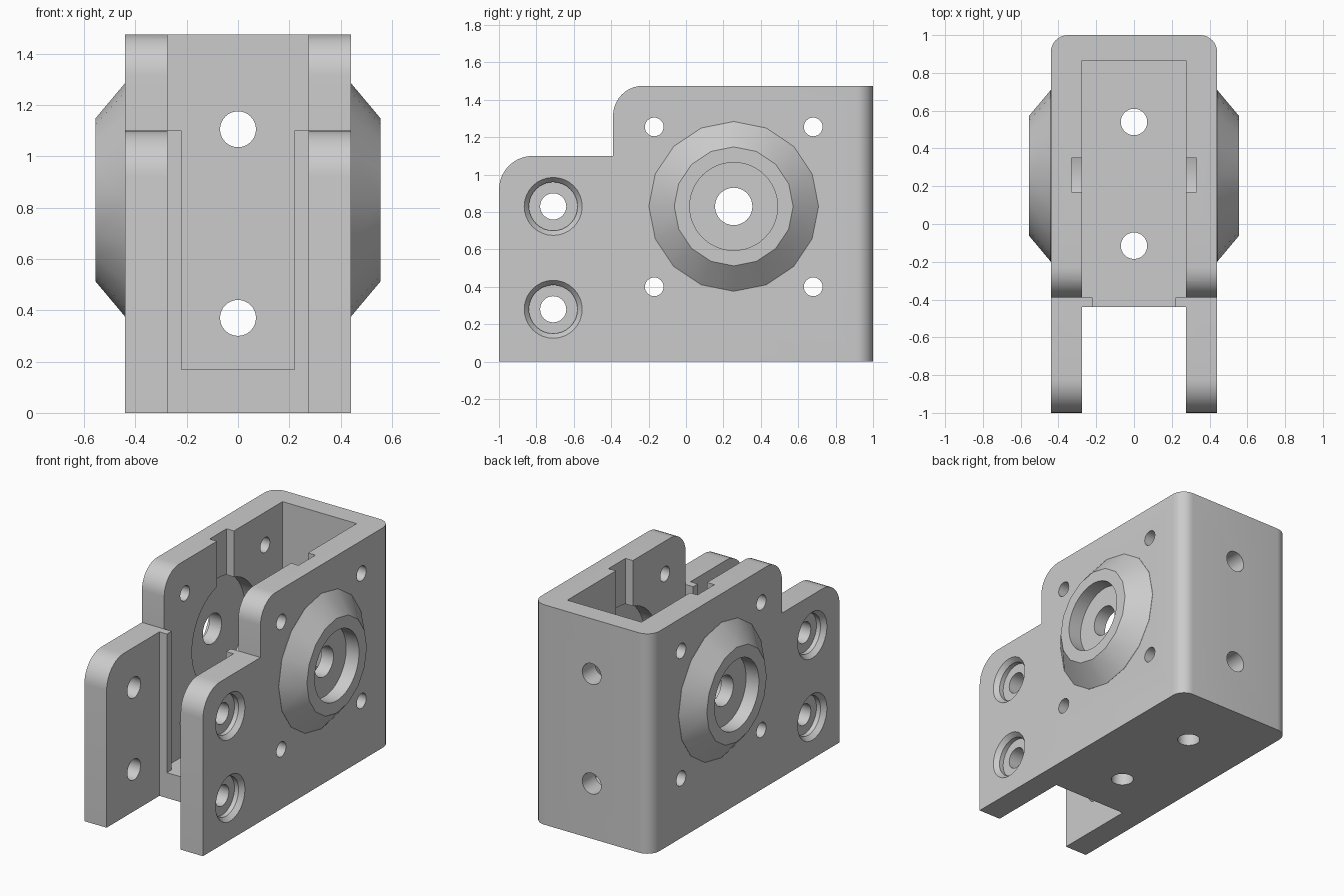
import bpy, bmesh, math
from mathutils import Matrix, Vector

if "Cube" in bpy.data.objects:
    bpy.data.objects.remove(bpy.data.objects["Cube"])

grey = bpy.data.materials.new("light grey")
grey.use_nodes = True
grey.diffuse_color = (0.6, 0.6, 0.6, 1)
grey.node_tree.nodes["Principled BSDF"].inputs["Base Color"].default_value = (0.6, 0.6, 0.6, 1)


def finish(bm, name):
    bmesh.ops.recalc_face_normals(bm, faces=bm.faces)
    mesh = bpy.data.meshes.new(name)
    bm.to_mesh(mesh)
    bm.free()
    mesh.materials.append(grey)
    ob = bpy.data.objects.new(name, mesh)
    bpy.context.collection.objects.link(ob)
    return ob


def box(name, x, y, z):
    bm = bmesh.new()
    bmesh.ops.create_cube(bm, size=1)
    for v in bm.verts:
        for i, (lo, hi) in enumerate((x, y, z)):
            v.co[i] = lo if v.co[i] < 0 else hi
    return finish(bm, name)


def rod(name, axis, start, end, centre, r1, r2=None, sides=32):
    """Cylinder or cone along an axis; centre gives the other two coordinates."""
    bm = bmesh.new()
    bmesh.ops.create_cone(bm, cap_ends=True, segments=sides, radius1=r1,
                          radius2=r1 if r2 is None else r2, depth=abs(end - start))
    direction = Vector([float(a == axis) for a in "xyz"]) * math.copysign(1, end - start)
    turn = Vector((0, 0, 1)).rotation_difference(direction).to_matrix().to_4x4()
    place = list(centre)
    place.insert("xyz".index(axis), (start + end) / 2)
    bmesh.ops.transform(bm, matrix=Matrix.Translation(place) @ turn, verts=bm.verts)
    return finish(bm, name)


def combine(tool, operation="DIFFERENCE"):
    mod = housing.modifiers.new(tool.name, "BOOLEAN")
    mod.object = tool
    mod.operation = operation
    mod.solver = "EXACT"
    bpy.context.view_layer.objects.active = housing
    bpy.ops.object.modifier_apply(modifier=mod.name)
    bpy.data.objects.remove(tool)


def arc(cy, cz, r, steps=10):
    return [(cy - r * math.cos(a), cz + r * math.sin(a))
            for a in (math.pi / 2 * i / steps for i in range(steps + 1))]


# Stepped side profile, extruded across the width
W, INNER, TOP, STEP = 0.44, 0.275, 1.475, 1.1
outline = ([(-1, 0)] + arc(-0.82, STEP - 0.18, 0.18) + [(-0.39, STEP)]
           + arc(-0.23, TOP - 0.16, 0.16) + [(1, TOP), (1, 0)])
bm = bmesh.new()
face = bm.faces.new([bm.verts.new((-W, y, z)) for y, z in outline])
new = bmesh.ops.extrude_face_region(bm, geom=[face])["geom"]
bmesh.ops.translate(bm, vec=(2 * W, 0, 0),
                    verts=[g for g in new if isinstance(g, bmesh.types.BMVert)])
back = [e for e in bm.edges if all(v.co.y > 0.99 for v in e.verts)
        and abs(e.verts[0].co.z - e.verts[1].co.z) > 1]
bmesh.ops.bevel(bm, geom=back, offset=0.09, segments=8, profile=0.5, affect="EDGES")
housing = finish(bm, "housing")

# Inner channel, open floor at the front, narrower ribs at the channel mouth
combine(box("front_gap", (-INNER, INNER), (-1.2, -0.44), (-0.2, 2)))
combine(box("mouth", (-0.22, 0.22), (-0.5, -0.3), (0.17, 2)))
combine(box("mouth_top", (-INNER, INNER), (-0.5, -0.3), (STEP, 2)))
combine(box("channel", (-INNER, INNER), (-0.39, 0.865), (0.17, 2)))

# Bearing hubs with outer recess, inner pocket and vertical slot
HUB = (0.255, 0.83)
for s in (-1, 1):
    combine(rod("hub_root", "x", s * 0.38, s * 0.441, HUB, 0.455, sides=16), "UNION")
    combine(rod("hub", "x", s * 0.44, s * 0.555, HUB, 0.455, 0.318, 16), "UNION")
    combine(rod("hub_recess", "x", s * 0.46, s * 0.7, HUB, 0.235, sides=48))
    combine(rod("inner_pocket", "x", s * 0.2, s * 0.37, HUB, 0.35, sides=48))
    combine(box("slot", sorted((s * 0.2, s * 0.33)), (0.17, 0.35), (0.83, 2)))
combine(rod("shaft_hole", "x", -1, 1, HUB, 0.1))

# Counterbored mounting holes in the front plates
for z in (0.28, 0.83):
    c = (-0.71, z)
    combine(rod("plate_hole", "x", -1, 1, c, 0.07))
    for s in (-1, 1):
        combine(rod("counterbore", "x", s * 0.38, s * 0.6, c, 0.13))
        combine(rod("chamfer", "x", s * 0.41, s * 0.47, c, 0.13, 0.18))

# Small screw holes around the hubs
for y in (-0.17, 0.68):
    for z in (0.4, 1.255):
        combine(rod("screw_hole", "x", -1, 1, (y, z), 0.05))

# Holes through the floor and the back wall
for y in (-0.115, 0.54):
    combine(rod("floor_hole", "z", -0.2, 0.4, (0, y), 0.07))
for z in (0.37, 1.105):
    combine(rod("back_hole", "y", 0.7, 1.2, (0, z), 0.07))

bpy.ops.object.select_all(action="DESELECT")
housing.select_set(True)
bpy.context.view_layer.objects.active = housing
bpy.ops.object.shade_smooth_by_angle(angle=math.radians(25))
